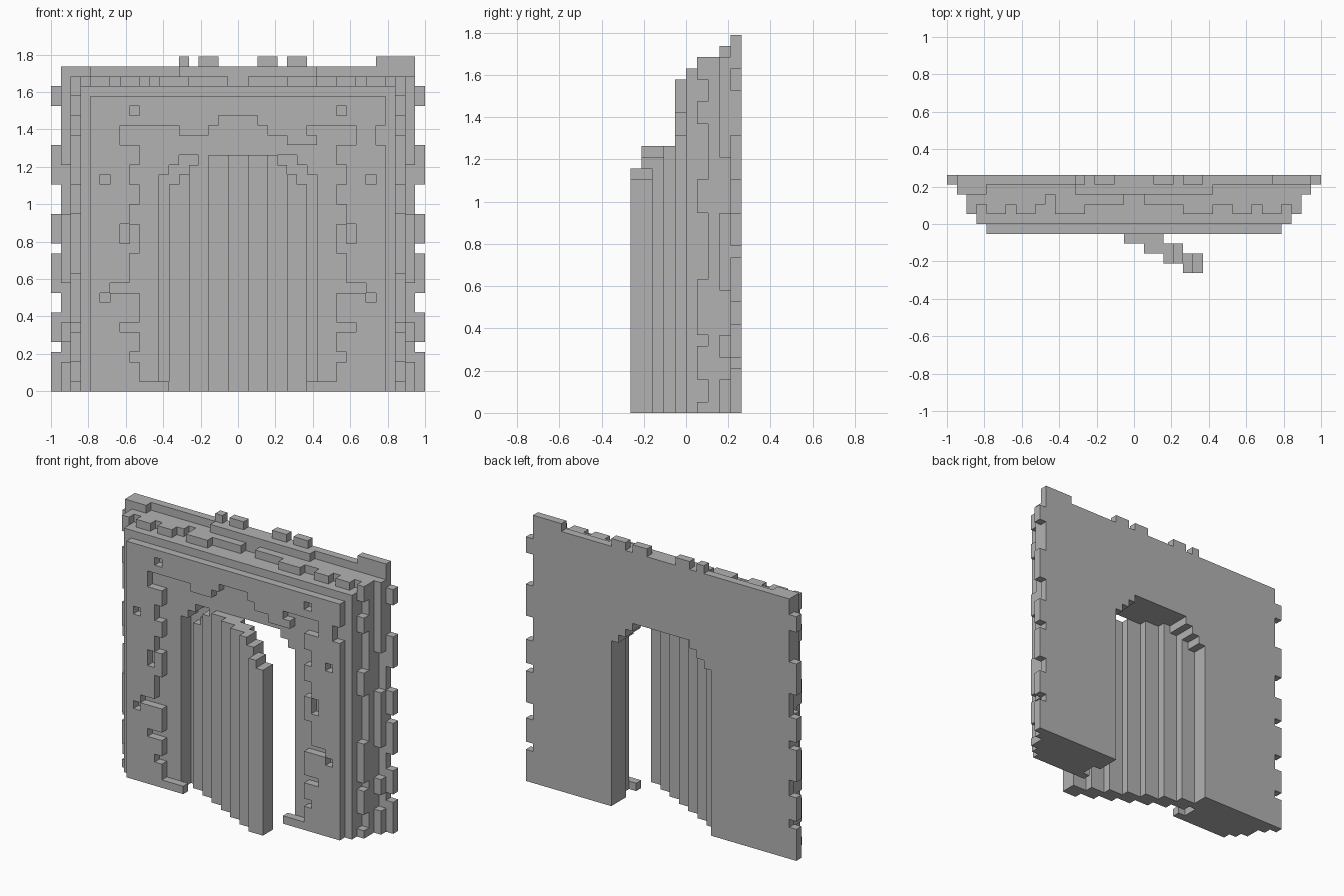
import bpy, bmesh, math
from itertools import product
from mathutils import Vector

if "Cube" in bpy.data.objects:
    bpy.data.objects.remove(bpy.data.objects["Cube"])

# Block grid: WIDE x DEEP blocks in plan, layer 0 is the front
WIDE, DEEP = 38, 10
UNIT = 2 / WIDE

stone = bpy.data.materials.new("grey stone")
stone.use_nodes = True
stone.diffuse_color = (0.45, 0.45, 0.45, 1)
bsdf = stone.node_tree.nodes["Principled BSDF"]
bsdf.inputs["Base Color"].default_value = stone.diffuse_color
bsdf.inputs["Roughness"].default_value = 0.8


def box(x0, x1, y0, y1, z0, z1):
    return set(product(range(x0, x1), range(y0, y1), range(z0, z1)))


def pair(x0, x1, y0, y1, z0, z1):
    """A box and its mirror image."""
    return box(x0, x1, y0, y1, z0, z1) | box(WIDE - x1, WIDE - x0, y0, y1, z0, z1)


def arch(x0, y0, y1, top, steps):
    """Opening with stepped shoulders, one block narrower per step."""
    cells = set()
    for i in range(steps):
        cells |= box(x0 + i, WIDE - x0 - i, y0, y1, 0, top - steps + 1 + i)
    return cells


parts = {}

# Back wall with toothed sides and a broken top edge
back = box(1, 37, 9, 10, 0, 33)
for z0, z1 in ((0, 4), (5, 8), (10, 14), (15, 18), (21, 25), (29, 31)):
    back |= pair(0, 1, 9, 10, z0, z1)
for x0, x1 in ((13, 14), (15, 17), (21, 23), (24, 26), (33, 37)):
    back |= box(x0, x1, 9, 10, 33, 34)
parts["back_wall"] = back

# Second wall course
course = box(2, 36, 8, 9, 0, 32) | box(1, 4, 8, 9, 32, 33) | box(13, 27, 8, 9, 32, 33)
for z0, z1 in ((0, 3), (5, 7), (11, 18), (23, 32)):
    course |= pair(1, 2, 8, 9, z0, z1)
parts["rear_course"] = course

# Middle courses with loose blocks along sides and top
parts["middle_course"] = box(2, 36, 7, 8, 0, 32) - box(10, 11, 7, 8, 31, 32) - box(18, 20, 7, 8, 31, 32)
rough = box(3, 35, 6, 7, 0, 31)
for z0, z1 in ((0, 1), (3, 6), (7, 12), (18, 21), (26, 28), (30, 32)):
    rough |= pair(2, 3, 6, 7, z0, z1)
for x0, x1 in ((4, 6), (7, 9), (11, 14)):
    rough |= pair(x0, x1, 6, 7, 31, 32)
parts["rough_course"] = rough
parts["inner_frame"] = box(3, 35, 5, 6, 0, 31)

# Front facing: wide ragged archway, then small pits
front = box(4, 34, 4, 5, 0, 30)
front -= box(9, 29, 4, 5, 0, 26) | box(17, 21, 4, 5, 26, 28)
front -= box(7, 13, 4, 5, 26, 27) | box(16, 22, 4, 5, 26, 27) | box(26, 31, 4, 5, 25, 27)
front |= box(24, 27, 4, 5, 25, 26)
front -= box(7, 9, 4, 5, 25, 26)
for x0, z0, z1 in ((8, 3, 4), (7, 6, 7), (8, 10, 14), (8, 17, 19), (8, 21, 23)):
    front -= pair(x0, 9, 4, 5, z0, z1)
for x0, x1, z0, z1 in ((8, 9, 28, 29), (5, 6, 21, 22), (7, 8, 15, 17), (6, 8, 10, 11), (5, 6, 9, 10)):
    front -= pair(x0, x1, 4, 5, z0, z1)
front -= box(33, 34, 4, 5, 25, 27)
front |= pair(9, 12, 4, 5, 0, 1)
parts["front_facing"] = front

# Doorway through the courses, narrower towards the back
doorway = arch(11, 5, 7, 24, 3) | arch(12, 7, 10, 24, 4)
for name in parts:
    if name != "front_facing":
        parts[name] -= doorway

# Door leaf swung open: overlapping planks on a diagonal, cut to the arch
door = set()
for i in range(7):
    x = 12 + 2 * i
    door |= box(x, x + 2, 6 - i, 8 - i, 0, 24)
door &= arch(12, 0, DEEP, 24, 4)
parts["open_door"] = door

occupied = set().union(*parts.values())


def build(name, cells):
    """Skin the exposed sides of the blocks and merge flat areas."""
    bm = bmesh.new()
    corners = {}

    def vert(p):
        if p not in corners:
            x, y, z = p
            corners[p] = bm.verts.new(((x - WIDE / 2) * UNIT, (y - DEEP / 2) * UNIT, z * UNIT))
        return corners[p]

    for cell in sorted(cells):
        for axis in range(3):
            for side in (0, 1):
                near = list(cell)
                near[axis] += 2 * side - 1
                if tuple(near) in occupied:
                    continue
                ring = []
                for a, b in ((0, 0), (1, 0), (1, 1), (0, 1)):
                    p = list(cell)
                    p[axis] += side
                    p[(axis + 1) % 3] += a
                    p[(axis + 2) % 3] += b
                    ring.append(vert(tuple(p)))
                bm.faces.new(ring if side else ring[::-1])
    bmesh.ops.dissolve_limit(bm, angle_limit=math.radians(1), verts=bm.verts, edges=bm.edges)
    mesh = bpy.data.meshes.new(name)
    bm.to_mesh(mesh)
    bm.free()
    mesh.materials.append(stone)
    bpy.context.collection.objects.link(bpy.data.objects.new(name, mesh))


for name, cells in parts.items():
    build(name, cells)
